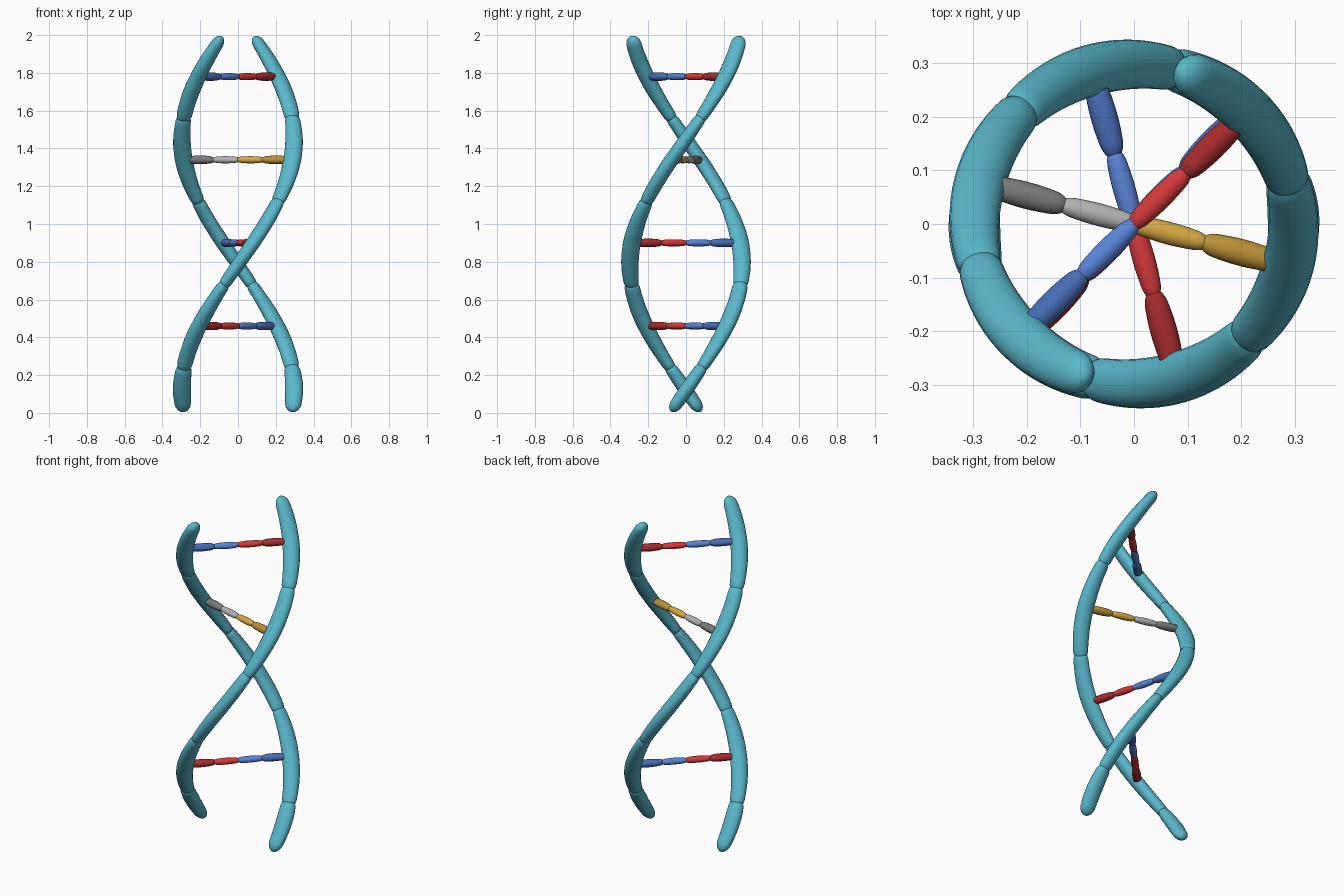
import bpy, bmesh
from math import sin, cos, pi, sqrt
from mathutils import Vector

cube = bpy.data.objects.get("Cube")
if cube:
    bpy.data.objects.remove(cube, do_unlink=True)

RADIUS = 0.297          # helix radius
SIDES, RINGS = 20, 28
TWIST = (pi / 2) / 0.665


def material(name, rgb):
    mat = bpy.data.materials.new(name)
    mat.use_nodes = True
    linear = [((c / 255 + 0.055) / 1.055) ** 2.4 for c in rgb] + [1]
    mat.diffuse_color = linear
    mat.node_tree.nodes["Principled BSDF"].inputs["Base Color"].default_value = linear
    return mat


teal = material("teal", (90, 184, 204))
red = material("red", (214, 56, 58)), material("dark red", (168, 44, 46))
blue = material("blue", (90, 132, 216)), material("dark blue", (72, 110, 184))
gold = material("gold", (214, 168, 66)), material("dark gold", (186, 144, 54))
grey = material("grey", (178, 178, 178)), material("dark grey", (122, 122, 122))


def angle(z):
    return (z - 1.45) * TWIST


def radial(a):
    return Vector((cos(a), sin(a), 0))


def spindle(name, path, length, normal_half, side_half, cap, mat, waist=0.82):
    """Tube along path(t) -> (point, tangent, normal), swelling mid-way, rounded ends."""
    bm = bmesh.new()
    loops = []
    for i in range(RINGS + 1):
        t = (1 - cos(pi * i / RINGS)) / 2
        point, tangent, normal = path(t)
        if i in (0, RINGS):
            loops.append([bm.verts.new(point)])
            continue
        d = min(1, min(t, 1 - t) * length / cap)
        size = (waist + (1 - waist) * sin(pi * t)) * sqrt(1 - (1 - d) ** 2)
        side = tangent.cross(normal).normalized()
        ring = []
        for k in range(SIDES):
            a = 2 * pi * k / SIDES
            offset = normal * cos(a) * normal_half + side * sin(a) * side_half
            ring.append(bm.verts.new(point + offset * size))
        loops.append(ring)
    for lower, upper in zip(loops, loops[1:]):
        for k in range(SIDES):
            n = (k + 1) % SIDES
            if len(lower) == 1:
                bm.faces.new((lower[0], upper[n], upper[k]))
            elif len(upper) == 1:
                bm.faces.new((lower[k], lower[n], upper[0]))
            else:
                bm.faces.new((lower[k], lower[n], upper[n], upper[k]))
    bmesh.ops.recalc_face_normals(bm, faces=bm.faces)
    for f in bm.faces:
        f.smooth = True
    mesh = bpy.data.meshes.new(name)
    bm.to_mesh(mesh)
    bm.free()
    mesh.materials.append(mat)
    obj = bpy.data.objects.new(name, mesh)
    bpy.context.collection.objects.link(obj)


def strand_piece(name, z0, z1, phase):
    def path(t):
        z = z0 + (z1 - z0) * t
        out = radial(angle(z) + phase)
        along = Vector((-out.y, out.x, 0)) * RADIUS * TWIST + Vector((0, 0, 1))
        return out * RADIUS + Vector((0, 0, z)), along.normalized(), out
    length = (z1 - z0) * sqrt(1 + (RADIUS * TWIST) ** 2)
    spindle(name, path, length, 0.048, 0.037, 0.05, teal)


def rung_piece(name, z, phase, r0, r1, half, mat):
    out = radial(angle(z) + phase)

    def path(t):
        return out * (r0 + (r1 - r0) * t) + Vector((0, 0, z)), out, Vector((0, 0, 1))
    spindle(name, path, r1 - r0, half * 0.9, half, 0.03, mat, 0.72)


# Two twisted strands made of overlapping pieces
joints = [0.007, 0.24, 0.68, 1.12, 1.56, 1.993]
for label, phase in (("first", 0), ("second", pi)):
    for i, (low, high) in enumerate(zip(joints, joints[1:])):
        z0 = low if i == 0 else low - 0.022
        z1 = high if i == len(joints) - 2 else high + 0.022
        strand_piece(f"{label}_strand_piece_{i + 1}", z0, z1, phase)

# Rungs: each half has a bright inner and a dark outer piece
rungs = [(0.46, red, blue), (0.90, red, blue), (1.34, gold, grey), (1.78, red, blue)]
for i, (z, *pairs) in enumerate(rungs):
    for label, phase, (bright, dark) in zip(("first", "second"), (0, pi), pairs):
        name = f"rung_{i + 1}_{label}"
        rung_piece(name + "_inner", z, phase, -0.012, 0.148, 0.021, bright)
        rung_piece(name + "_outer", z, phase, 0.125, 0.29, 0.025, dark)
